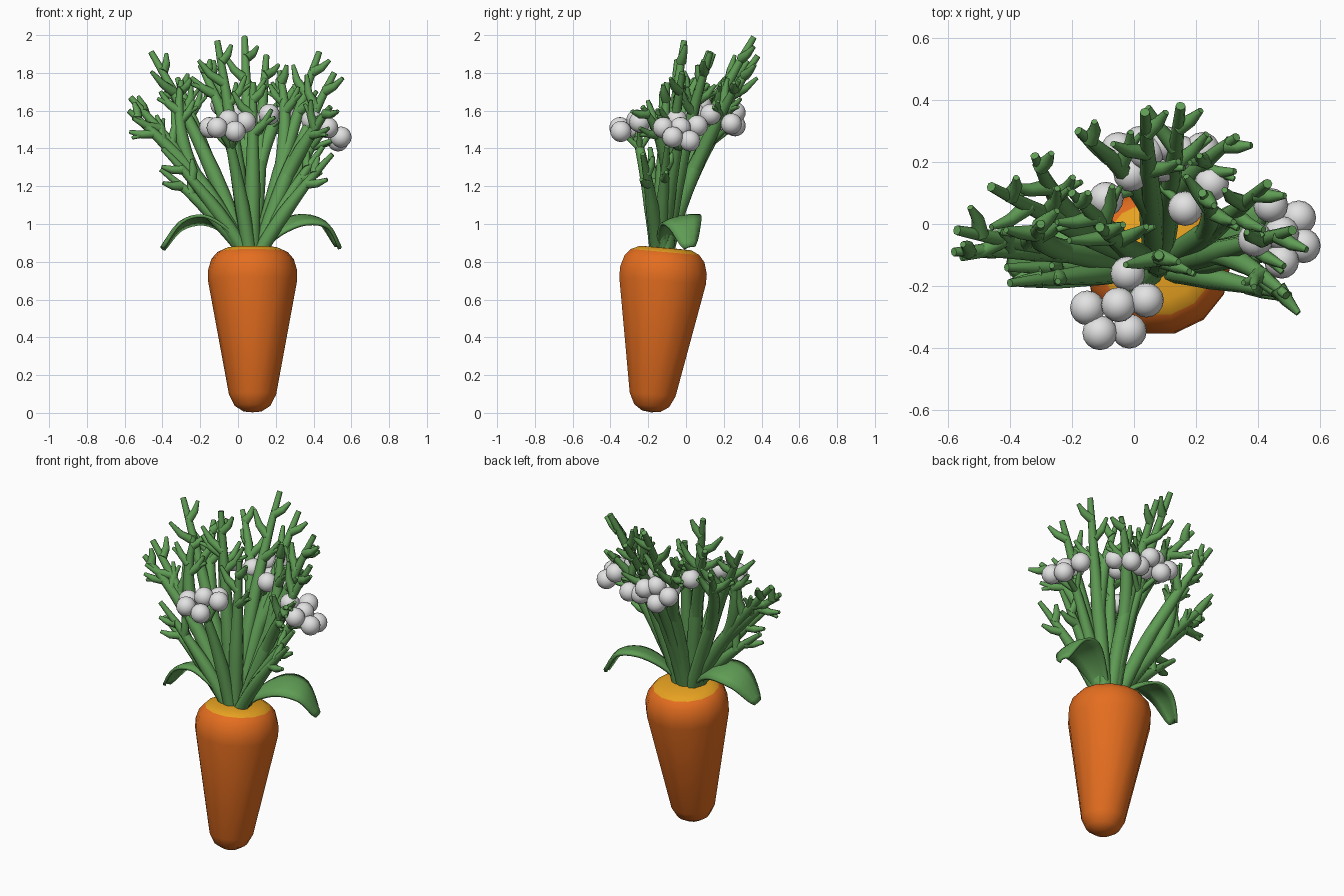
import bpy, bmesh, math, random
from mathutils import Vector, Matrix

if "Cube" in bpy.data.objects:
    bpy.data.objects.remove(bpy.data.objects["Cube"])

random.seed(11)


def material(name, rgb):
    m = bpy.data.materials.new(name)
    m.diffuse_color = (*rgb, 1)
    m.use_nodes = True
    m.node_tree.nodes["Principled BSDF"].inputs["Base Color"].default_value = m.diffuse_color
    return m


ORANGE = material("carrot orange", (0.78, 0.155, 0.014))
YELLOW = material("crown yellow", (0.80, 0.36, 0.015))
GREEN = material("leaf green", (0.115, 0.335, 0.09))
WHITE = material("berry white", (0.76, 0.76, 0.76))


def finish(name, bm, mats, angle=40):
    bmesh.ops.recalc_face_normals(bm, faces=bm.faces)
    me = bpy.data.meshes.new(name)
    bm.to_mesh(me)
    bm.free()
    for m in mats:
        me.materials.append(m)
    for p in me.polygons:
        p.use_smooth = True
    me.set_sharp_from_angle(angle=math.radians(angle))
    ob = bpy.data.objects.new(name, me)
    bpy.context.collection.objects.link(ob)
    return ob


# Carrot root: lathed profile with a yellow crown, leaning slightly back
profile = [(0.05, 0.006), (0.095, 0.035), (0.125, 0.095), (0.236, 0.70),
           (0.236, 0.755), (0.218, 0.815), (0.186, 0.852), (0.14, 0.873)]
SIDES = 14
bm = bmesh.new()
rings = []
for r, z in profile:
    rings.append([bm.verts.new((r * math.cos(2 * math.pi * i / SIDES),
                                r * math.sin(2 * math.pi * i / SIDES), z)) for i in range(SIDES)])
bottom, top = bm.verts.new((0, 0, 0)), bm.verts.new((0, 0, 0.876))
for i in range(SIDES):
    j = (i + 1) % SIDES
    bm.faces.new((bottom, rings[0][j], rings[0][i]))
    for a, b in zip(rings, rings[1:]):
        f = bm.faces.new((a[i], a[j], b[j], b[i]))
        f.material_index = int(b is rings[-1])
    bm.faces.new((rings[-1][i], rings[-1][j], top)).material_index = 1
bm.transform(Matrix.Translation((0.077, -0.185, 0.003)) @ Matrix.Rotation(math.radians(-5), 4, 'X'))
finish("carrot_root", bm, [ORANGE, YELLOW], 60)


# Tapered round tube along a path
def tube(bm, pts, radii, sides=8):
    prev = x_axis = None
    n = len(pts)
    for k, p in enumerate(pts):
        t = (pts[min(k + 1, n - 1)] - pts[max(k - 1, 0)]).normalized()
        if x_axis is None:
            x_axis = t.orthogonal()
        x_axis = (x_axis - t * x_axis.dot(t)).normalized()
        y_axis = t.cross(x_axis)
        ring = [bm.verts.new(p + radii[k] * (math.cos(2 * math.pi * i / sides) * x_axis
                                             + math.sin(2 * math.pi * i / sides) * y_axis))
                for i in range(sides)]
        if prev:
            for i in range(sides):
                j = (i + 1) % sides
                bm.faces.new((prev[i], prev[j], ring[j], ring[i]))
        else:
            bm.faces.new(ring[::-1])
        prev = ring
    bm.faces.new(prev)


BASE = Vector((0.075, -0.14, 0.85))
N = 10


def quad_curve(a, m, b):
    return [a * (1 - t) ** 2 + m * 2 * t * (1 - t) + b * t * t for t in (k / N for k in range(N + 1))]


def stem_curve(tip):
    d = Vector(tip) - BASE
    start = BASE + Vector((max(-0.04, min(0.04, d.x * 0.12)), max(-0.035, min(0.035, d.y * 0.12)), 0))
    return quad_curve(start, start + Vector((d.x * 0.34, d.y * 0.24, d.z * 0.5)), Vector(tip))


def taper(r0, r1):
    return [r0 + (r1 - r0) * max(0, k / N - 0.4) / 0.6 for k in range(N + 1)]


# Antler-like twigs alternating along a stem
def twigs(bm, pts, forks, size):
    outward = Vector((pts[-1].x - 0.05, pts[-1].y + 0.5, 0.3)).normalized()
    for q, k in enumerate(forks):
        t = (pts[k] - pts[k - 1]).normalized()
        side = t.cross(outward).normalized() * (1 if q % 2 else -1)
        side = Matrix.Rotation(random.uniform(-0.6, 0.6), 3, t) @ side
        length = size * random.uniform(0.9, 1.15) * (1.0 if k < 9 else 0.65)
        elbow = pts[k] + (t * 0.6 + side * 0.75) * length * 0.5
        end = elbow + (t * 0.85 + side * 0.5) * length * 0.5
        tube(bm, [pts[k], elbow, end], [0.028, 0.021, 0.010])
        if k < 8 and size > 0.13:
            spur = (t * 0.45 + side * 0.9) * length * 0.4
            tube(bm, [elbow, elbow + spur], [0.018, 0.009], 6)


# Each group: main stem tip, then tips of the limbs that fork from it
groups = [
    [(-0.46, 0.12, 1.91), (-0.32, 0.22, 1.77)],
    [(-0.57, -0.02, 1.67), (-0.58, -0.09, 1.60), (-0.30, 0.00, 1.76)],
    [(-0.11, -0.01, 1.97), (-0.20, 0.10, 1.84)],
    [(0.035, 0.36, 1.99), (-0.18, 0.30, 1.84)],
    [(0.15, 0.38, 1.89), (0.33, 0.28, 1.76)],
    [(0.43, 0.13, 1.91), (0.22, 0.10, 1.81)],
    [(0.51, -0.02, 1.80), (0.49, -0.23, 1.62)],
    [(0.08, -0.10, 1.75)],
]
bm = bmesh.new()
for main, *limbs in groups:
    pts = stem_curve(main)
    tube(bm, pts, taper(0.041, 0.016))
    twigs(bm, pts, (7, 8, 9), 0.18)
    for q, limb in enumerate(limbs):
        a = pts[4 + q]
        d = Vector(limb) - a
        heading = (pts[5 + q] - a).normalized() * d.length * 0.5
        lp = quad_curve(a, a + heading * 0.7 + d * 0.15, Vector(limb))
        tube(bm, lp, taper(0.036, 0.014))
        twigs(bm, lp, (6, 7, 9), 0.15)

# Short low side stems
for tip in [(-0.40, -0.19, 1.40), (-0.41, -0.14, 1.29), (0.50, -0.23, 1.37), (0.45, -0.10, 1.41)]:
    pts = stem_curve(tip)
    tube(bm, pts, taper(0.037, 0.013))
    twigs(bm, pts, (7, 8), 0.11)

# Berries in three clusters, each on its own stem
clusters = [
    ((-0.05, -0.26, 1.46),
     [(-0.15, -0.27, 1.51), (-0.05, -0.26, 1.55), (0.04, -0.245, 1.54),
      (-0.11, -0.35, 1.51), (-0.015, -0.345, 1.49), (-0.02, -0.16, 1.52)]),
    ((0.42, -0.03, 1.46),
     [(0.44, 0.06, 1.52), (0.53, 0.02, 1.44), (0.545, -0.07, 1.46),
      (0.475, -0.12, 1.51), (0.475, -0.03, 1.51), (0.39, -0.05, 1.55)]),
    ((0.08, 0.17, 1.49),
     [(-0.09, 0.08, 1.63), (-0.05, 0.24, 1.57), (0.02, 0.26, 1.52), (-0.01, 0.16, 1.58),
      (0.10, 0.26, 1.59), (0.22, 0.24, 1.53), (0.09, 0.19, 1.54), (0.15, 0.23, 1.53),
      (0.25, 0.13, 1.58), (0.165, 0.05, 1.58), (0.04, 0.23, 1.61)]),
]
berries = bmesh.new()
for hub, spots in clusters:
    pts = stem_curve(hub)
    tube(bm, pts, taper(0.038, 0.022))
    for s in spots:
        tube(bm, [pts[-2], Vector(s)], [0.018, 0.012], 6)
        bmesh.ops.create_uvsphere(berries, u_segments=16, v_segments=10, radius=0.056,
                                  matrix=Matrix.Translation(s))
finish("branching_stems", bm, [GREEN], 60)
finish("berries", berries, [WHITE], 60)


# Broad drooping leaves, rolled to one side
def leaf(name, path, roll):
    path = [Vector(p) for p in path]
    dense = []
    for k in range(len(path) - 1):
        p0, p1, p2 = path[max(k - 1, 0)], path[k], path[k + 1]
        p3 = path[min(k + 2, len(path) - 1)]
        for t in (0, 0.25, 0.5, 0.75):
            dense.append(0.5 * (2 * p1 + (p2 - p0) * t + (2 * p0 - 5 * p1 + 4 * p2 - p3) * t * t
                                + (3 * p1 - p0 - 3 * p2 + p3) * t ** 3))
    dense.append(path[-1])
    bm = bmesh.new()
    n = len(dense) - 1
    flat = path[-1] - path[0]
    across = Vector((-flat.y, flat.x, roll)).normalized()
    rows = []
    for k, p in enumerate(dense):
        w = 0.03 + 0.075 * math.sin(math.pi * min(1, k / n) ** 1.3)
        tan = (dense[min(k + 1, n)] - dense[max(k - 1, 0)]).normalized()
        up = tan.cross(across)
        if up.dot(Vector((flat.x, 0, 1))) < 0:
            up = -up
        rows.append([bm.verts.new(p + across * w * u - up * 0.015 * u * u) for u in (-1, -0.5, 0, 0.5, 1)])
    for a, b in zip(rows, rows[1:]):
        for i in range(4):
            bm.faces.new((a[i], a[i + 1], b[i + 1], b[i]))
    ob = finish(name, bm, [GREEN], 60)
    mod = ob.modifiers.new("thickness", 'SOLIDIFY')
    mod.thickness = 0.016
    mod.offset = 0


leaf("right_leaf", [(0.10, -0.13, 0.86), (0.20, -0.09, 0.97), (0.33, -0.04, 1.035),
                    (0.46, -0.005, 1.01), (0.54, 0.02, 0.88)], 0.10)
leaf("left_leaf", [(0.05, -0.13, 0.86), (-0.05, -0.12, 0.97), (-0.18, -0.10, 1.035),
                   (-0.31, -0.11, 1.00), (-0.405, -0.13, 0.875)], 0.10)
